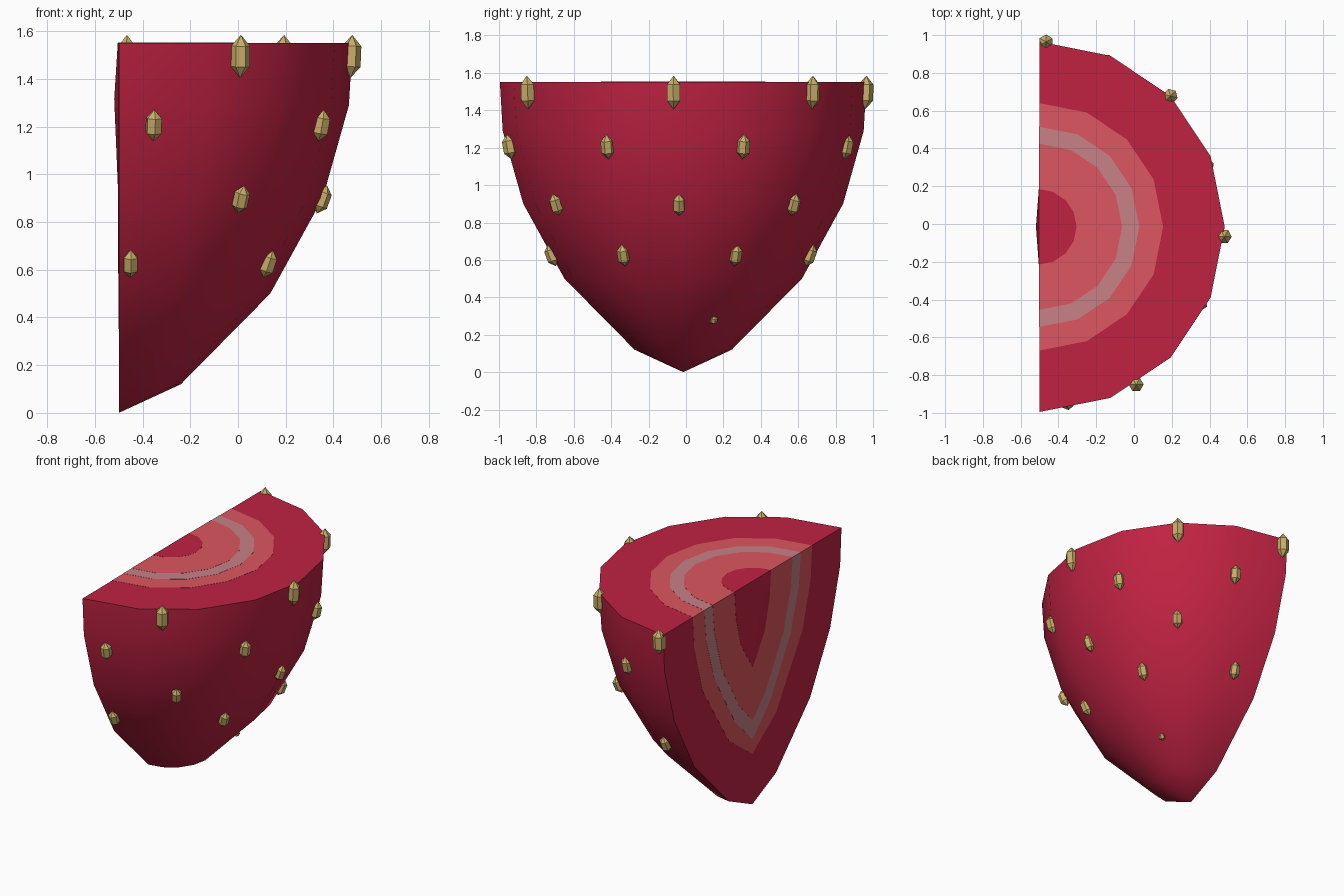
import bpy, bmesh, math
from mathutils import Vector, Matrix

if "Cube" in bpy.data.objects:
    bpy.data.objects.remove(bpy.data.objects["Cube"])

CX, CY, TOP = -0.5, -0.015, 1.55


def material(name, rgb):
    m = bpy.data.materials.new(name)
    m.diffuse_color = (*rgb, 1)
    m.use_nodes = True
    m.node_tree.nodes["Principled BSDF"].inputs["Base Color"].default_value = m.diffuse_color
    return m


RED = material("red", (0.53, 0.016, 0.055))
PINK = material("pink", (0.72, 0.093, 0.115))
PALE = material("pale", (0.58, 0.22, 0.24))
GOLD = material("gold", (0.58, 0.43, 0.14))


def make_object(name, bm, mat):
    bmesh.ops.recalc_face_normals(bm, faces=bm.faces)
    me = bpy.data.meshes.new(name)
    bm.to_mesh(me)
    bm.free()
    me.materials.append(mat)
    ob = bpy.data.objects.new(name, me)
    bpy.context.collection.objects.link(ob)
    return ob


def half_layer(name, profile, tip, mat, proud=0.0, bulge=0.0):
    """Half turn of a profile, closed by a flat top and a flat cut face."""
    bm = bmesh.new()
    rings = []
    for r, z in profile:
        ring = []
        for i in range(9):
            a = math.radians(-90 + 22.5 * i)
            ring.append(bm.verts.new((CX - proud + r * math.cos(a),
                                      CY + r * math.sin(a), z + proud)))
        rings.append(ring)
    point = bm.verts.new((CX - proud, CY, tip + proud))
    for a, b in zip(rings, rings[1:]):
        for i in range(8):
            bm.faces.new((a[i], a[i + 1], b[i + 1], b[i]))
    for i in range(8):
        bm.faces.new((rings[-1][i], rings[-1][i + 1], point))
    bm.faces.new(rings[0])
    cut = bm.faces.new([r[0] for r in rings] + [point] + [r[8] for r in reversed(rings)])
    if bulge:
        centre = bmesh.ops.poke(bm, faces=[cut])["verts"][0]
        centre.co.x -= bulge
    ob = make_object(name, bm, mat)
    bpy.ops.object.select_all(action='DESELECT')
    ob.select_set(True)
    bpy.context.view_layer.objects.active = ob
    bpy.ops.object.shade_smooth_by_angle(angle=math.radians(30))


# Nested fruit layers, each slightly proud of the one around it
BODY = [(0.98, TOP), (0.965, 1.29), (0.855, 0.9), (0.635, 0.5), (0.26, 0.12)]
half_layer("fruit_body", BODY, 0.0, RED)
half_layer("outer_flesh", [(0.655, TOP), (0.64, 1.32), (0.55, 1.0), (0.26, 0.54)], 0.35, PINK, 0.001)
half_layer("pale_ring", [(0.53, TOP), (0.51, 1.33), (0.42, 1.03), (0.19, 0.64)], 0.45, PALE, 0.002)
half_layer("inner_flesh", [(0.44, TOP), (0.42, 1.35), (0.34, 1.07), (0.15, 0.74)], 0.58, PINK, 0.003)
half_layer("core", [(0.20, TOP), (0.185, 1.36), (0.13, 1.15)], 0.95, RED, 0.004, 0.015)


def surface(z):
    """Body radius and outward slope at height z."""
    for (r1, z1), (r0, z0) in zip(BODY, BODY[1:]):
        if z0 <= z <= z1:
            return r0 + (r1 - r0) * (z - z0) / (z1 - z0), math.atan2(r1 - r0, z1 - z0)


def seed(name, angle, z, height, width):
    """Faceted seed: six-sided shaft with pointed ends, lying along the skin."""
    r, slope = surface(z)
    bm = bmesh.new()
    rings = [[bm.verts.new((width / 2 * math.cos(math.tau * i / 6),
                            width / 2 * math.sin(math.tau * i / 6), h * height))
              for i in range(6)] for h in (-0.24, 0.24)]
    ends = [bm.verts.new((0, 0, h * height)) for h in (-0.5, 0.5)]
    for i in range(6):
        j = (i + 1) % 6
        bm.faces.new((rings[0][i], rings[0][j], rings[1][j], rings[1][i]))
        for ring, end in zip(rings, ends):
            bm.faces.new((ring[i], ring[j], end))
    ob = make_object(name, bm, GOLD)
    a = math.radians(angle)
    pos = Vector((CX + r * math.cos(a), CY + r * math.sin(a), z))
    ob.matrix_world = (Matrix.Translation(pos) @ Matrix.Rotation(a, 4, 'Z')
                       @ Matrix.Rotation(slope * 0.7, 4, 'Y'))


# Rows of seeds: height on body, seed length, seed width, angles
ROWS = [
    (1.495, 0.18, 0.08, (88, 45, -3, -58.5)),
    (1.205, 0.135, 0.07, (68, 20, -25.5, -81)),
    (0.895, 0.125, 0.065, (44, -1.5, -53)),
    (0.625, 0.125, 0.065, (74, 23.5, -27, -86)),
    (0.28, 0.05, 0.04, (23,)),
]
for row, (z, h, w, angles) in enumerate(ROWS):
    for n, ang in enumerate(angles):
        seed(f"seed_{row + 1}_{n + 1}", ang, z, h, w)
